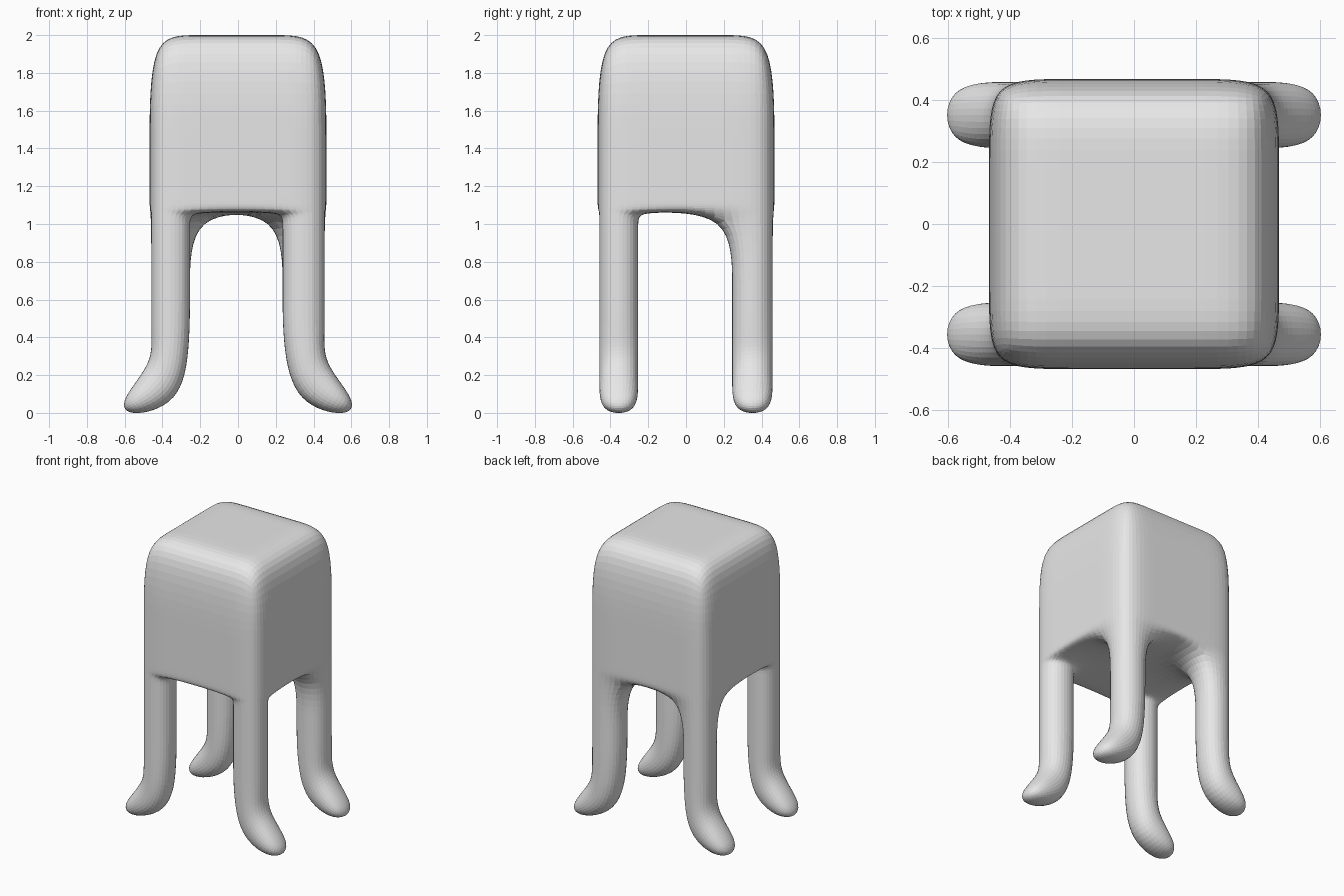
import bpy
import bmesh

if "Cube" in bpy.data.objects:
    bpy.data.objects.remove(bpy.data.objects["Cube"], do_unlink=True)

# Grey clay colour
grey = bpy.data.materials.new("plain grey")
grey.use_nodes = True
GREY = (0.8, 0.8, 0.8, 1.0)
grey.diffuse_color = GREY
grey.node_tree.nodes["Principled BSDF"].inputs["Base Color"].default_value = GREY

# Cage lines of the block; the corner cells carry the legs
XS = [-0.468, -0.245, 0.226, 0.468]
YS = [-0.468, -0.244, 0.235, 0.468]
BELLY = 1.063
LEVELS = [BELLY, 1.10, 1.4, 2.0]

bm = bmesh.new()


def quad(*points):
    bm.faces.new([bm.verts.new(p) for p in points])


def ring(inner, outer, y0, y1):
    """Four points round a leg from its inner and outer (x, z)."""
    (xi, zi), (xo, zo) = inner, outer
    return [(xi, y0, zi), (xo, y0, zo), (xo, y1, zo), (xi, y1, zi)]


# Body walls
for z0, z1 in zip(LEVELS, LEVELS[1:]):
    for y in (YS[0], YS[-1]):
        for a, b in zip(XS, XS[1:]):
            quad((a, y, z0), (b, y, z0), (b, y, z1), (a, y, z1))
    for x in (XS[0], XS[-1]):
        for a, b in zip(YS, YS[1:]):
            quad((x, a, z0), (x, b, z0), (x, b, z1), (x, a, z1))

# Body top, and belly with open corners for the legs
for i in range(3):
    for j in range(3):
        a, b, c, d = XS[i], XS[i + 1], YS[j], YS[j + 1]
        for z in (LEVELS[-1], BELLY):
            if z == BELLY and i != 1 and j != 1:
                continue
            quad((a, c, z), (b, c, z), (b, d, z), (a, d, z))

# Legs, each bending outward into a pointed foot
for side in (-1, 1):
    inner, outer = (XS[1], XS[0]) if side < 0 else (XS[2], XS[3])
    for y0, y1 in (YS[:2], YS[2:]):
        heights = [(BELLY, BELLY), (0.65, 0.65), (0.36, 0.40)]
        if y0 < 0:
            heights.insert(1, (1.03, 1.03))   # crisp joint on front legs
        rings = [ring((inner, zi), (outer, zo), y0, y1) for zi, zo in heights]
        rings.append(ring((side * 0.293, 0.03), (side * 0.462, 0.27), y0, y1))
        rings.append(ring((side * 0.603, -0.032), (side * 0.635, 0.06), y0, y1))
        for upper, lower in zip(rings, rings[1:]):
            for k in range(4):
                n = (k + 1) % 4
                quad(upper[k], upper[n], lower[n], lower[k])
        quad(*rings[-1])

bmesh.ops.remove_doubles(bm, verts=bm.verts, dist=0.0005)
bmesh.ops.recalc_face_normals(bm, faces=bm.faces)

mesh = bpy.data.meshes.new("four_legged_block")
bm.to_mesh(mesh)
bm.free()
mesh.materials.append(grey)
block = bpy.data.objects.new("four_legged_block", mesh)
bpy.context.collection.objects.link(block)

# Round the cage into a soft form
soft = block.modifiers.new("soft form", "SUBSURF")
soft.levels = soft.render_levels = 3
